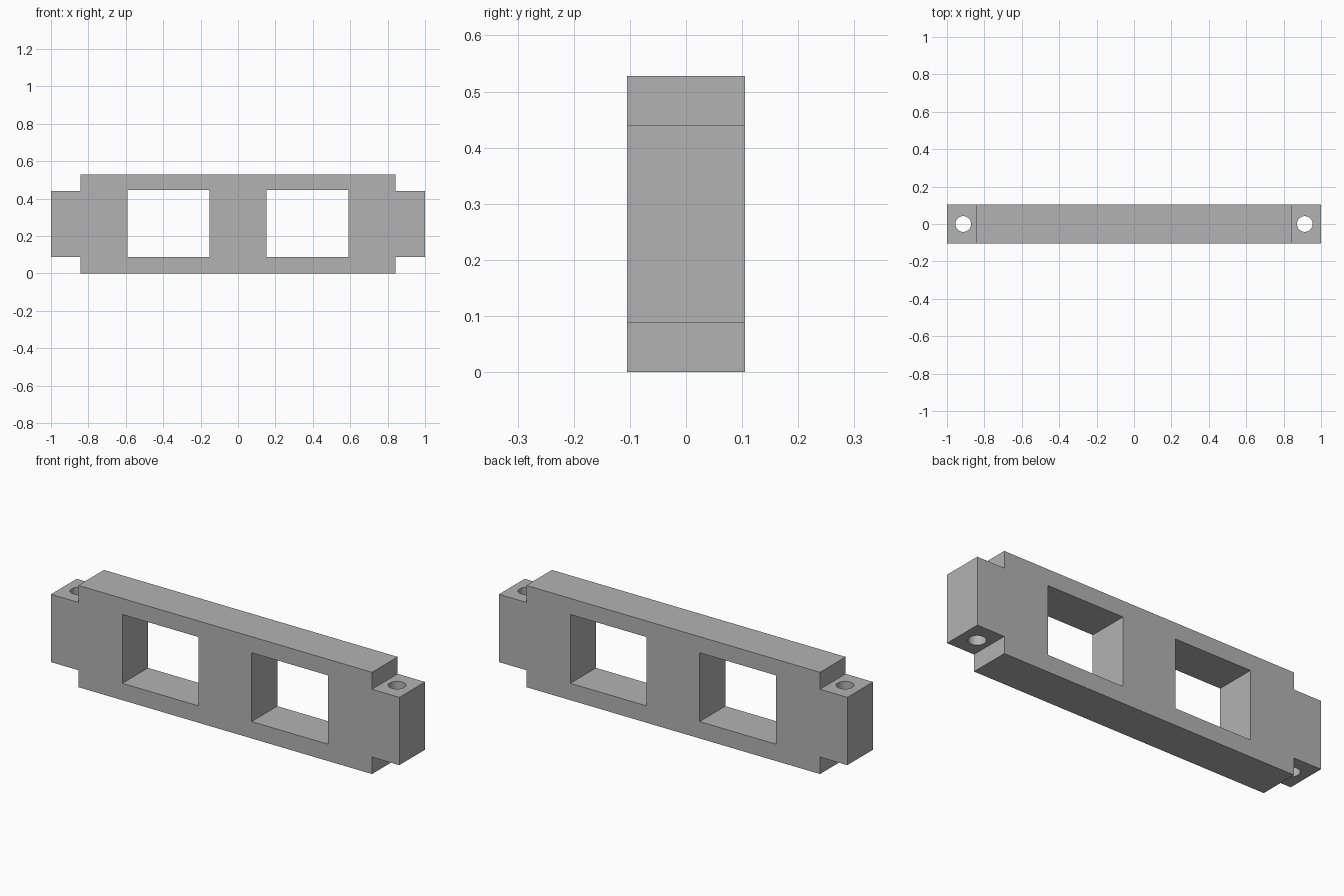
import bpy
import bmesh
from math import radians

if "Cube" in bpy.data.objects:
    bpy.data.objects.remove(bpy.data.objects["Cube"], do_unlink=True)

HEIGHT, HALF_DEPTH = 0.528, 0.105
BODY_X, TAB_X = 0.843, 1.0
TAB_LOW, TAB_HIGH = 0.088, 0.44
WINDOW_X, WINDOW_W = 0.371, 0.438
HOLE_X, HOLE_R = 0.913, 0.042

grey = bpy.data.materials.new("plain grey")
grey.use_nodes = True
colour = (0.45, 0.45, 0.45, 1)
grey.diffuse_color = colour
grey.node_tree.nodes["Principled BSDF"].inputs["Base Color"].default_value = colour

# Plate with a stepped tab at each end, extruded from its front outline
right = [(BODY_X, 0), (BODY_X, TAB_LOW), (TAB_X, TAB_LOW),
         (TAB_X, TAB_HIGH), (BODY_X, TAB_HIGH), (BODY_X, HEIGHT)]
outline = right + [(-x, z) for x, z in reversed(right)]
bm = bmesh.new()
face = bm.faces.new([bm.verts.new((x, -HALF_DEPTH, z)) for x, z in outline])
new = bmesh.ops.extrude_face_region(bm, geom=[face])["geom"]
bmesh.ops.translate(bm, vec=(0, 2 * HALF_DEPTH, 0),
                    verts=[v for v in new if isinstance(v, bmesh.types.BMVert)])
bmesh.ops.recalc_face_normals(bm, faces=bm.faces)
mesh = bpy.data.meshes.new("frame_plate")
bm.to_mesh(mesh)
bm.free()
mesh.materials.append(grey)
plate = bpy.data.objects.new("frame_plate", mesh)
bpy.context.collection.objects.link(plate)


def cut(cutter):
    """Subtract the cutter from the plate, then discard it."""
    cutter.hide_render = True
    cutter.data.materials.append(grey)
    mod = plate.modifiers.new("cut", 'BOOLEAN')
    mod.operation, mod.solver, mod.object = 'DIFFERENCE', 'EXACT', cutter
    bpy.ops.object.select_all(action='DESELECT')
    plate.select_set(True)
    bpy.context.view_layer.objects.active = plate
    bpy.ops.object.modifier_apply(modifier=mod.name)
    bpy.data.objects.remove(cutter, do_unlink=True)


for side in (-1, 1):
    # Rectangular window through the plate
    bpy.ops.mesh.primitive_cube_add(size=1, location=(side * WINDOW_X, 0, 0.266))
    window = bpy.context.object
    window.name = "window_cutter"
    window.scale = (WINDOW_W, 1, 0.357)
    cut(window)
    # Vertical screw hole through the tab
    bpy.ops.mesh.primitive_cylinder_add(vertices=48, radius=HOLE_R, depth=1,
                                        location=(side * HOLE_X, 0, HEIGHT / 2))
    hole = bpy.context.object
    hole.name = "hole_cutter"
    cut(hole)

bpy.ops.object.shade_smooth_by_angle(angle=radians(30))
